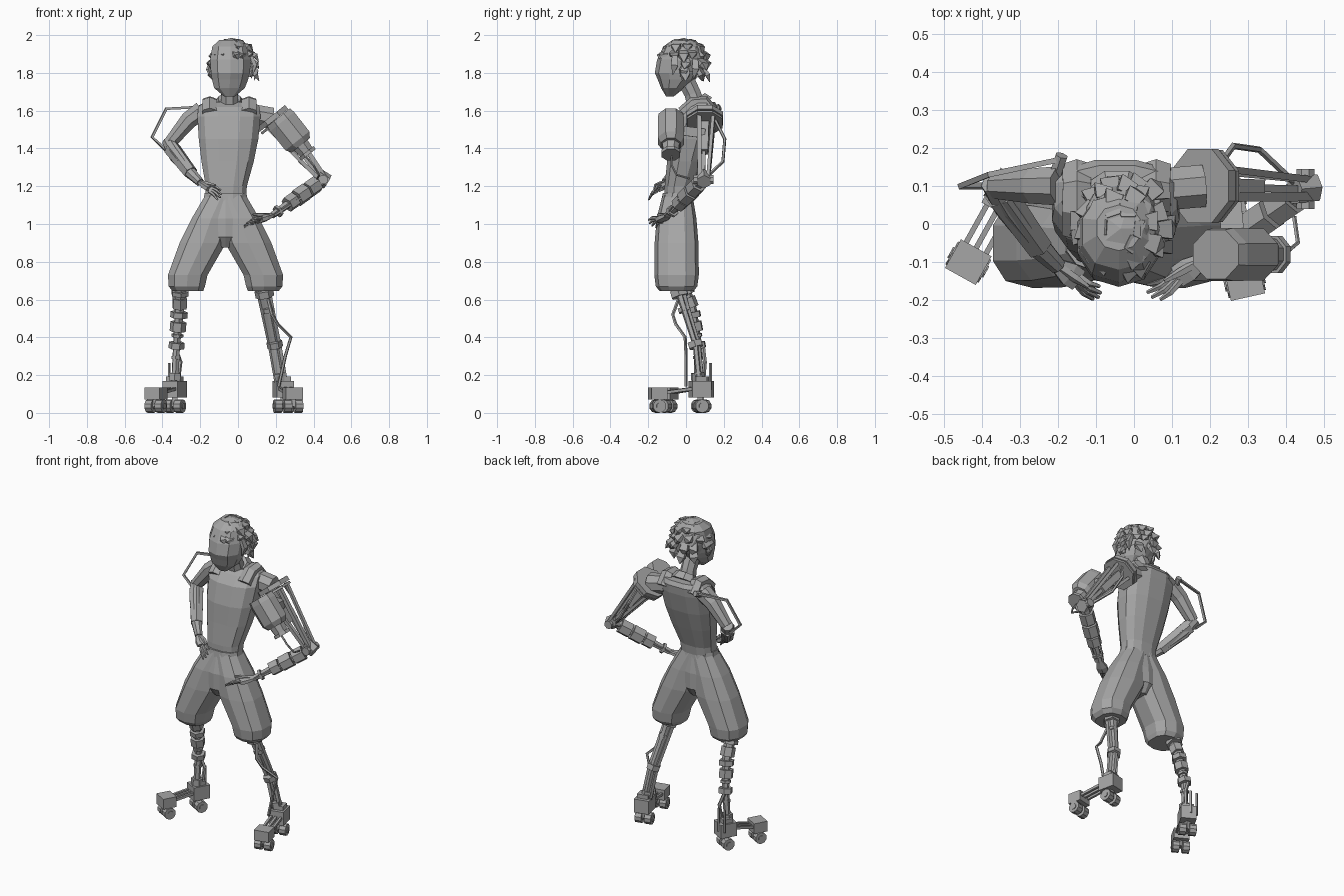
import bpy, bmesh, math, random
from mathutils import Vector as V, Quaternion

random.seed(4)
if "Cube" in bpy.data.objects:
    bpy.data.objects.remove(bpy.data.objects["Cube"])

grey = bpy.data.materials.new("plain grey")
grey.use_nodes = True
grey.diffuse_color = (0.38, 0.38, 0.38, 1)
grey.node_tree.nodes["Principled BSDF"].inputs["Base Color"].default_value = (0.38, 0.38, 0.38, 1)


def finish(name, bm):
    bmesh.ops.recalc_face_normals(bm, faces=bm.faces)
    mesh = bpy.data.meshes.new(name)
    bm.to_mesh(mesh)
    bm.free()
    mesh.materials.append(grey)
    obj = bpy.data.objects.new(name, mesh)
    bpy.context.collection.objects.link(obj)
    return obj


def skin(name, rings, n, power=1.0):
    """Join rings of (centre, half width, half depth, rotation) into a capped skin."""
    bm = bmesh.new()
    loops = []
    for c, rx, ry, q in rings:
        loop = []
        for i in range(n):
            a = math.tau * (i + 0.5) / n
            x, y = math.cos(a), math.sin(a)
            x, y = (math.copysign(abs(k) ** power, k) for k in (x, y))
            loop.append(bm.verts.new(V(c) + q @ V((x * rx, y * ry, 0))))
        loops.append(loop)
    for a, b in zip(loops, loops[1:]):
        for i in range(n):
            j = (i + 1) % n
            bm.faces.new((a[i], a[j], b[j], b[i]))
    bm.faces.new(loops[0])
    bm.faces.new(loops[-1])
    return finish(name, bm)


def body(name, rows, n=12, power=0.8):
    """Horizontal rings given as z, x, y, half width, half depth."""
    return skin(name, [((x, y, z), rx, ry, Quaternion()) for z, x, y, rx, ry in rows], n, power)


def tube(name, path, radii, n=6, flat=1.0):
    """Tube along a path; radii is one value or one per point."""
    pts = [V(p) for p in path]
    if not isinstance(radii, (list, tuple)):
        radii = [radii] * len(pts)
    rings, q, last = [], None, None
    for i, p in enumerate(pts):
        d = (pts[min(i + 1, len(pts) - 1)] - pts[max(i - 1, 0)]).normalized()
        q = d.to_track_quat('Z', 'Y') if q is None else last.rotation_difference(d) @ q
        last = d
        rings.append((p, radii[i], radii[i] * flat, q))
    return skin(name, rings, n)


def beam(name, a, b, w, h):
    """Rectangular bar from a to b, w wide and h high."""
    q = (V(b) - V(a)).to_track_quat('Z', 'Y')
    s = math.sqrt(0.5)
    return skin(name, [(a, w * s, h * s, q), (b, w * s, h * s, q)], 4)


def cuffs(name, a, b, spans, n=6):
    """Collars around the line a-b, each given as start, end, radius."""
    a, b = V(a), V(b)
    for i, (s, e, r) in enumerate(spans):
        tube(f"{name}_{i + 1}", [a.lerp(b, s), a.lerp(b, e)], r, n)


def hand(name, wrist, tip, spread, thumb):
    wrist, tip, spread = V(wrist), V(tip), V(spread)
    knuckle = wrist.lerp(tip, 0.45)
    tube(name + "_palm", [wrist, wrist.lerp(tip, 0.25), knuckle], [0.022, 0.036, 0.034], 6, 0.55)
    for i in range(4):
        off = spread * (i - 1.5)
        end = tip + off * 1.9 - (tip - wrist) * 0.08 * abs(i - 1.5)
        mid = (knuckle + off).lerp(end, 0.5) + V((0, -0.006, 0.006))
        tube(f"{name}_finger_{i + 1}", [knuckle + off, mid, end], [0.010, 0.009, 0.005], 5)
    tube(name + "_thumb", [wrist, wrist.lerp(V(thumb), 0.6), thumb], [0.014, 0.012, 0.006], 5)


# Torso with raised shoulders and a dipped neckline
body("torso", [(1.13, -.065, -.04, .11, .075), (1.2, -.062, -.035, .112, .08),
               (1.33, -.055, -.005, .142, .098), (1.45, -.05, .02, .162, .115),
               (1.57, -.048, .05, .172, .115), (1.62, -.048, .075, .166, .095),
               (1.645, -.045, .09, .14, .065)])
for x, side in ((-.15, "right"), (.058, "left")):
    tube(side + "_shoulder_strap", [(x, -.02, 1.59), (x, .04, 1.643), (x, .1, 1.65), (x, .145, 1.59)],
         [.045, .045, .042, .045], 6, .7)
tube("collar", [(-.045, .085, 1.63), (-.045, .06, 1.665)], [.085, .062], 8, .85)

# Neck and head
tube("neck", [(-.045, .065, 1.59), (-.045, .035, 1.69), (-.045, .0, 1.76)], [.055, .047, .05], 8)
body("head", [(1.675, -.045, -.085, .03, .02), (1.72, -.045, -.07, .085, .062),
              (1.765, -.042, -.052, .1, .098), (1.8, -.04, -.05, .108, .115),
              (1.87, -.04, -.035, .113, .118), (1.94, -.04, -.02, .1, .1),
              (1.975, -.04, -.01, .06, .06)], 10, 0.9)
for s, name in ((-1, "right_ear"), (1, "left_ear")):
    tube(name, [(-.04 + s * .103, -.02, 1.78), (-.04 + s * .113, -.015, 1.815),
                (-.04 + s * .108, -.005, 1.85)], [.012, .024, .014], 6, .6)

# Hair cap with swept, overlapping pointed tufts
centre, size = V((-.035, -.012, 1.865)), V((.113, .12, .122))
bm = bmesh.new()
bmesh.ops.create_icosphere(bm, subdivisions=2, radius=1)
for v in bm.verts:
    v.co = centre + v.co * size * random.uniform(.96, 1.05)
bmesh.ops.delete(bm, geom=[f for f in bm.faces if f.calc_center_median().z < 1.79 or
                           (f.calc_center_median().y < -.03 and f.calc_center_median().z < 1.9)],
                 context='FACES')
finish("hair_cap", bm)
for row, (lift, count) in enumerate(((1.2, 6), (.8, 9), (.4, 12), (0, 12), (-.4, 8))):
    for i in range(count):
        a = math.tau * (i + .5 * (row % 2)) / count + random.uniform(-.15, .15)
        out = V((math.cos(a) * math.cos(lift), math.sin(a) * math.cos(lift), math.sin(lift)))
        if out.y < -.25 and lift < .3:
            continue
        root = centre + out * size * .96
        sweep = V((random.uniform(-.02, .035), random.uniform(-.01, .02), random.uniform(-.065, -.04)))
        tip = root + out * random.uniform(.004, .022) + sweep
        tube(f"hair_tuft_{row}_{i}", [root + V((0, 0, .01)) - out * .015, root.lerp(tip, .4) + out * .01, tip],
             [.026, .036, .003], 4, .5)
for x, y, z in ((.078, -.06, 1.79), (.085, -.01, 1.76), (.07, .05, 1.77)):
    tube("hair_side_lock", [(x - .01, y, z + .1), (x + .012, y, z + .05), (x, y - .01, z)], [.02, .026, .003], 4, .6)

# Knee-length trousers, mirrored about the hips
hip = -.066
body("waistband", [(1.12, hip, -.045, .122, .085), (1.165, hip, -.045, .113, .08)])
body("trouser_seat", [(1.13, hip, -.045, .118, .082), (1.03, hip, -.05, .14, .104),
                      (.93, hip, -.05, .12, .105), (.875, hip, -.05, .03, .07)], 10)
for s, side in ((-1, "right"), (1, "left")):
    rows = [(1.15, .02, -.045, .092, .08), (1.03, .075, -.05, .108, .105),
            (.9, .12, -.05, .128, .116), (.73, .2, -.05, .109, .118),
            (.67, .205, -.05, .1, .11), (.645, .2, -.05, .085, .09)]
    body(side + "_trouser_leg", [(z, hip + s * x, y, rx, ry) for z, x, y, rx, ry in rows], 10)

# Right arm of flesh, with its wire guard
tube("right_upper_arm", [(-.19, .1, 1.6), (-.26, .1, 1.55), (-.36, .1, 1.43)], [.055, .05, .036], 8)
tube("right_forearm", [(-.37, .11, 1.44), (-.33, .05, 1.37), (-.25, -.06, 1.27), (-.2, -.11, 1.22)],
     [.034, .043, .032, .023], 8)
tube("right_sleeve", [(-.35, .08, 1.4), (-.25, -.06, 1.27)], [.046, .038], 6)
hand("right_hand", (-.2, -.11, 1.22), (-.085, -.19, 1.145), (.003, .006, .009), (-.12, -.165, 1.205))
guard = [(-.19, .17, 1.62), (-.38, .13, 1.61), (-.455, .1, 1.46), (-.38, .1, 1.39)]
tube("right_arm_guard", guard, .01, 4)
tube("right_shoulder_pin", [(-.19, .18, 1.62), (-.22, .09, 1.58)], .018, 6)

# Left mechanical arm: shoulder disc, rails and armour
axis = V((.62, 0, -.78))
shoulder, elbow = V((.18, .1, 1.56)), V((.45, .09, 1.235))
tube("left_shoulder_joint", [(.07, .09, 1.58), shoulder], [.06, .06], 8)
tube("left_shoulder_disc", [shoulder - axis * .012, shoulder + axis * .016], .105, 8)
tube("left_shoulder_rim", [shoulder + axis * .022, shoulder + axis * .036], .102, 8)
side = V((.78, 0, .62))
for i, (u, v, w) in enumerate(((.06, -.03, .024), (.06, .045, .018), (-.05, -.03, .022), (-.05, .045, .018))):
    start = shoulder + axis * .02 + side * u + V((0, v, 0))
    beam(f"left_arm_rail_{i + 1}", start, elbow + side * u * .25 + V((0, v * .6, 0)), w, w)
beam("left_arm_piston", shoulder, shoulder.lerp(elbow, .55), .045, .04)
beam("left_arm_piston_rod", shoulder.lerp(elbow, .5), elbow, .02, .02)
arm = V((.215, -.08, 1.565))
tube("left_armour", [arm, arm + axis * .03, arm + axis * .16, arm + axis * .19], [.07, .075, .074, .056], 8, 1.18)
tube("left_armour_cuff", [arm + axis * .18, arm + axis * .25], [.05, .042], 8)
tube("left_armour_ring", [arm + axis * .235, arm + axis * .255], .053, 8)
beam("left_armour_bracket", arm + axis * .08, shoulder.lerp(elbow, .25), .06, .05)
tube("left_elbow", [elbow + V((-.03, .0, .02)), elbow + V((.025, .005, -.012))], [.042, .04], 6)
tube("left_elbow_axle", [elbow + V((0, -.05, 0)), elbow + V((0, .055, 0))], .026, 8)
tube("left_arm_cable", [(.22, .15, 1.56), (.26, .205, 1.45), (.33, .195, 1.33), (.42, .11, 1.25)], .009, 5)
tube("left_front_cable", [(.35, -.075, 1.37), (.4, -.075, 1.31), (.43, -.05, 1.26), (.42, .02, 1.24)], .006, 5)

# Left mechanical forearm and hand
wrist = V((.18, -.095, 1.045))
tube("left_forearm_core", [elbow, wrist], [.03, .018], 6)
cuffs("left_forearm_cuff", elbow, wrist, ((.12, .3, .046), (.33, .52, .048), (.55, .7, .043), (.86, .9, .034)))
for s in (-1, 1):
    off = V((.02, -.03, 0)) * s
    beam("left_forearm_rod", elbow.lerp(wrist, .5) + off, wrist + off * .6, .01, .01)
hand("left_hand", wrist, (.035, -.19, .995), (.006, -.007, .007), (.08, -.15, 1.05))

# Right mechanical shin: stacked collars on a curved core
shin = [V(p) for p in ((-.305, -.02, .68), (-.31, .03, .55), (-.325, .065, .36), (-.335, .06, .16))]
tube("right_shin_core", shin, [.036, .027, .02, .02], 6)
cuffs("right_knee_cuff", shin[0], shin[1], ((.25, .42, .05), (.55, .95, .042)))
cuffs("right_shin_cuff", shin[1], shin[2], ((.08, .24, .046), (.36, .62, .043), (.7, .78, .032), (.93, 1.1, .042)))
cuffs("right_ankle_cuff", shin[2], shin[3], ((.3, .38, .026), (.75, .95, .034)))
tube("right_shin_rod", [(-.335, .09, .35), (-.305, .1, .27), (-.32, .09, .15)], .011, 5)
for x in (-.365, -.32):
    tube("right_heel_pin", [(x, .13, .12), (x, .13, .265)], .008, 5)

# Left mechanical shin: twin struts and an outer cable
shin = [V(p) for p in ((.13, -.05, .68), (.15, -.02, .58), (.195, .05, .36), (.23, .07, .16))]
for i, x in enumerate((-.022, .022)):
    tube(f"left_shin_strut_{i + 1}", [p + V((x, 0, 0)) for p in shin], [.02, .018, .015, .015], 5)
tube("left_shin_core", [p + V((0, .012, 0)) for p in shin], [.032, .024, .018, .016], 6)
cuffs("left_knee_cuff", shin[0], shin[1], ((.3, .65, .05),))
cuffs("left_shin_cuff", shin[1], shin[2], ((.1, .2, .036), (.92, 1.06, .042)))
cuffs("left_ankle_cuff", shin[2], shin[3], ((.75, .95, .034),))
tube("left_shin_cable", [(.16, -.04, .6), (.18, -.07, .52), (.21, -.055, .47), (.28, -.005, .4),
                         (.25, 0, .3), (.215, .0, .14)], .009, 5)


# Wheeled feet: heel block, toe block, link rods and wheel pairs
def foot(name, heel, toe):
    heel, toe = V(heel), V(toe)
    d = (toe - heel).normalized()
    across = d.cross(V((0, 0, 1)))
    up = V((0, 0, 1))
    beam(name + "_heel_block", heel - d * .052, heel + d * .052, .092, .085)
    beam(name + "_heel_top", heel - d * .03 + up * .05, heel + d * .03 + up * .05, .07, .035)
    lower = toe - up * .022
    beam(name + "_toe_block", lower - d * .043, lower + d * .043, .092, .065)
    for s in (-1, 0, 1):
        off = across * s * .03
        beam(name + "_link_rod", heel + off + up * .01, lower + off, .014, .016)
    for part, base in (("heel", heel), ("toe", toe)):
        for s in (-1, 1):
            c = V((base.x, base.y, .036)) + across * s * .03
            tube(f"{name}_{part}_wheel", [c - across * .02, c + across * .02], .036, 10)
            tube(f"{name}_{part}_hub", [c - across * .024, c + across * .024], .018, 8)
        beam(f"{name}_{part}_fork", V((base.x, base.y, .035)), V((base.x, base.y, .1)), .03, .03)


foot("right_foot", (-.335, .08, .125), (-.435, -.1, .125))
foot("left_foot", (.24, .075, .125), (.29, -.15, .125))
